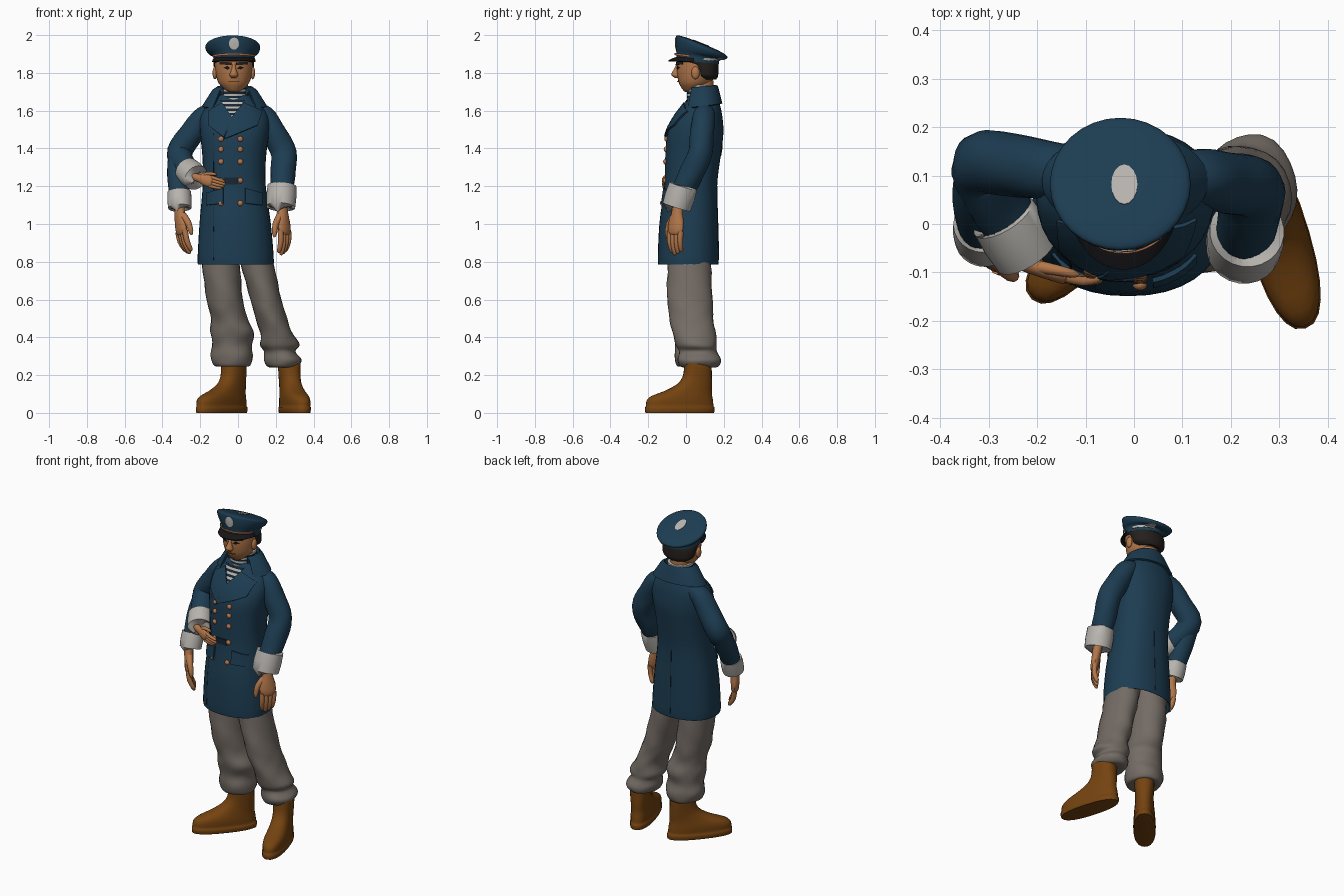
import bpy, bmesh, math
from mathutils import Vector as V
from mathutils.bvhtree import BVHTree


def mat(name, r, g, b):
    m = bpy.data.materials.new(name)
    m.diffuse_color = (r, g, b, 1)
    return m


NAVY = mat("navy wool", .012, .046, .084)
DARK = mat("dark seam", .008, .018, .030)
GREY = mat("grey cloth", .175, .150, .130)
BROWN = mat("brown leather", .175, .056, .005)
SKIN = mat("skin", .45, .185, .07)
WHITE = mat("off white", .48, .46, .43)
BLACK = mat("black", .008, .008, .010)
HAIR = mat("dark hair", .018, .014, .012)
COPPER = mat("copper", .45, .18, .07)


def finish(name, bm, m, angle=45):
    """Turn a bmesh into a smooth object that keeps its hard edges."""
    bmesh.ops.recalc_face_normals(bm, faces=bm.faces)
    for f in bm.faces:
        f.smooth = True
    for e in bm.edges:
        e.smooth = e.calc_face_angle(0) < math.radians(angle)
    tree = BVHTree.FromBMesh(bm)
    me = bpy.data.meshes.new(name)
    bm.to_mesh(me)
    bm.free()
    me.materials.append(m)
    bpy.context.collection.objects.link(bpy.data.objects.new(name, me))
    return tree


def spline(rows, k):
    """Catmull-Rom interpolation of section rows."""
    out = []
    for i in range(len(rows) - 1):
        p = [rows[max(i - 1, 0)], rows[i], rows[i + 1], rows[min(i + 2, len(rows) - 1)]]
        for s in range(k):
            t = s / k
            out.append([.5 * (2 * b + (c - a) * t + (2 * a - 5 * b + 4 * c - d) * t * t
                              + (3 * b - a - 3 * c + d) * t ** 3) for a, b, c, d in zip(*p)])
    return out + [list(rows[-1])]


def loft(name, rows, m, w=None, n=24, k=4, power=1.0, turn=0.0, fold=0.0):
    """Rows (x, y, z, a, b[, slope]); horizontal rings, or across the path when w is given."""
    rows = spline([tuple(r) + (0,) * (6 - len(r)) for r in rows], k)
    bm, rings = bmesh.new(), []
    for i, (x, y, z, a, b, s) in enumerate(rows):
        u, v = V((math.cos(turn), math.sin(turn), 0)), V((-math.sin(turn), math.cos(turn), 0))
        if w is not None:
            t = (V(rows[min(i + 1, len(rows) - 1)][:3]) - V(rows[max(i - 1, 0)][:3])).normalized()
            u = (V(w) - t * t.dot(V(w))).normalized()
            v = t.cross(u)
        ring = []
        for j in range(n):
            q = 2 * math.pi * j / n
            c, d = math.cos(q), math.sin(q)
            r = 1 + fold * math.sin(3 * q + 38 * z) + fold * .6 * math.sin(5 * q - 60 * z)
            p = u * (a * r * math.copysign(abs(c) ** power, c)) + v * (b * r * math.copysign(abs(d) ** power, d))
            ring.append(bm.verts.new(V((x, y, z)) + p + V((0, 0, s * p.y))))
        rings.append(ring)
    for r0, r1 in zip(rings, rings[1:]):
        for j in range(n):
            bm.faces.new((r0[j], r0[(j + 1) % n], r1[(j + 1) % n], r1[j]))
    bm.faces.new(rings[0])
    bm.faces.new(rings[-1])
    return finish(name, bm, m)


def strip(name, c, rows, a0, a1, m, thick, n=28):
    """Open curved band round a centre; rows (a, b, z, slope), angle 0 is the front."""
    bm, rings = bmesh.new(), []
    for a, b, z, s in rows:
        qs = [math.radians(a0 + (a1 - a0) * j / n) for j in range(n + 1)]
        rings.append([bm.verts.new((c[0] + a * math.sin(q), c[1] - b * math.cos(q), z - s * b * math.cos(q)))
                      for q in qs])
    for r0, r1 in zip(rings, rings[1:]):
        for j in range(n):
            bm.faces.new((r0[j], r0[j + 1], r1[j + 1], r1[j]))
    bmesh.ops.recalc_face_normals(bm, faces=bm.faces)
    bmesh.ops.solidify(bm, geom=bm.faces[:], thickness=thick)
    finish(name, bm, m)


def plate(name, pts, tree, m, d=(0, 1, 0), off=.005, thick=.006):
    """Thin patch draped on a surface along direction d."""
    bm, d = bmesh.new(), V(d).normalized()
    f = bm.faces.new([bm.verts.new(V(p) - d) for p in pts])
    bmesh.ops.triangulate(bm, faces=[f])
    bmesh.ops.subdivide_edges(bm, edges=bm.edges[:], cuts=3, use_grid_fill=True)
    hits = [(v, tree.ray_cast(v.co, d)[0]) for v in bm.verts]
    bmesh.ops.delete(bm, geom=[v for v, h in hits if h is None], context='VERTS')
    for v, h in hits:
        if h is not None:
            v.co = h - d * off
    bmesh.ops.recalc_face_normals(bm, faces=bm.faces)
    bmesh.ops.solidify(bm, geom=bm.faces[:], thickness=thick)
    finish(name, bm, m)


def front(pairs):
    return [(x, 0, z) for x, z in pairs]


def blob(name, c, r, m):
    bm = bmesh.new()
    bmesh.ops.create_uvsphere(bm, u_segments=14, v_segments=8, radius=1)
    for v in bm.verts:
        v.co = V(c) + V((v.co.x * r[0], v.co.y * r[1], v.co.z * r[2]))
    finish(name, bm, m)


# coat body, with a hollow hem
coat = loft("coat_body", [
    (-.012, .012, .95, .16, .12), (-.012, .012, .815, .188, .148), (-.012, .012, .80, .202, .161),
    (-.015, .014, 1.0, .189, .155), (-.02, .025, 1.2, .167, .14), (-.02, .036, 1.35, .168, .146),
    (-.018, .05, 1.48, .182, .148), (-.018, .07, 1.57, .18, .122), (-.018, .085, 1.63, .14, .095),
    (-.02, .09, 1.68, .085, .075)], NAVY, n=36, power=.9)

# striped neck and chest of the shirt
for i in range(10):
    z, m = 1.62 + i * .0115, (DARK, WHITE)[i % 2]
    loft("shirt_neck_stripe", [(-.022, .083, z, .074, .078), (-.022, .083, z + .0115, .074, .078)], m, k=1)
for i in range(8):
    z0, z1 = 1.565 + i * .0115, 1.5765 + i * .0115
    h0, h1 = .008 + i * .007, .015 + i * .007
    plate("shirt_chest_stripe", front([(-.03 - h0, z0), (-.03 + h0, z0), (-.03 + h1, z1), (-.03 - h1, z1)]),
          coat, (WHITE, DARK)[i % 2], off=.004, thick=.003)

# collar and lapels
strip("coat_collar", (-.018, .088), [(.084, .074, 1.69, .1), (.092, .079, 1.728, .08), (.118, .085, 1.71, .06),
                                     (.172, .105, 1.625, .12)], 42, 318, NAVY, .012)
plate("lapel_right", front([(-.085, 1.645), (-.16, 1.60), (-.155, 1.52), (-.075, 1.46), (-.03, 1.565)]), coat, NAVY, off=.012, thick=.01)
plate("lapel_left", front([(.03, 1.645), (.13, 1.60), (.105, 1.525), (-.075, 1.45), (-.035, 1.565)]), coat, NAVY, off=.016, thick=.01)

# front edge seam, back seam, belt tab, pocket flaps, shoulder straps, buttons
plate("front_seam", front([(-.133, .81), (-.129, .81), (-.129, 1.48), (-.133, 1.48)]), coat, DARK, off=.002, thick=.003)
plate("back_seam", front([(-.013, .81), (-.011, .81), (-.011, 1.2), (-.013, 1.2)]), coat, DARK, (0, -1, 0), off=.002, thick=.003)
plate("belt_tab", front([(-.075, 1.21), (0, 1.21), (0, 1.245), (-.075, 1.245)]), coat, DARK, off=.006)
for s in (-1, 1):
    plate("pocket_flap", front([(-.02 + s * x, z) for x, z in ((.06, 1.19), (.15, 1.165), (.15, 1.10), (.06, 1.11))]),
          coat, NAVY, off=.012, thick=.01)
    plate("shoulder_strap", [(-.018 + s * x, y, 1.7) for x, y in ((.10, .07), (.175, .07), (.175, .125), (.10, .125))],
          coat, NAVY, (0, 0, -1), off=.012, thick=.01)
for z in (1.45, 1.395, 1.33, 1.23, 1.11):
    for x in (-.09, .012):
        h = coat.ray_cast(V((x, -1, z)), V((0, 1, 0)))[0]
        blob("coat_button", h, (.015, .012, .015), COPPER)


def cuff(name, a, b, r):
    a, b = V(a), V(b)
    loft(name, [(*a, r * .8, r * .8), (*a, r, r), (*a.lerp(b, .5), r * 1.04, r * 1.04), (*b, r, r), (*b, r * .75, r * .75)],
         WHITE, w=(0.3, 0.8, .5), k=1)


def hand(name, o, d, w, curl, s=1.0):
    """Palm, four fingers and thumb along d; w points to the thumb."""
    o, d, w = V(o), V(d).normalized(), V(w)
    w = (w - d * d.dot(w)).normalized()
    nrm = d.cross(w) * curl

    def at(f, g, h):
        return tuple(o + (d * f + w * g + nrm * h) * s)
    loft(name + "_palm", [(*at(f, 0, 0), a * s, b * s) for f, a, b in
                          ((-.04, .03, .027), (.02, .033, .026), (.07, .047, .025), (.12, .046, .022), (.135, .03, .013))],
         SKIN, w=w, n=14, k=2)
    for i in (-1.5, -.5, .5, 1.5):
        ln = .125 - abs(i - .3) * .012
        loft(name + "_finger", [(*at(.115, i * .024, 0), .015 * s, .016 * s), (*at(.115 + ln * .5, i * .023, .006), .014 * s, .015 * s),
                                (*at(.115 + ln * .9, i * .02, .026), .012 * s, .012 * s),
                                (*at(.115 + ln, i * .02, .032), .005 * s, .005 * s)], SKIN, w=w, n=10, k=2)
    loft(name + "_thumb", [(*at(.03, .02, .005), .02 * s, .018 * s), (*at(.075, .055, .012), .017 * s, .017 * s),
                           (*at(.125, .066, .018), .013 * s, .013 * s), (*at(.145, .066, .02), .005 * s, .005 * s)],
         SKIN, w=nrm, n=10, k=2)


# left arm
loft("left_sleeve", [(.08, .10, 1.585, .05, .05), (.135, .095, 1.57, .06, .06), (.19, .085, 1.48, .063, .066),
                     (.242, .075, 1.375, .064, .068), (.238, .03, 1.27, .066, .066), (.23, -.02, 1.17, .06, .06)],
     NAVY, w=(0, 1, .2), fold=.015)
cuff("left_cuff", (.233, -.015, 1.20), (.226, -.05, 1.09), .077)
hand("left_hand", (.235, -.045, 1.075), (.10, -.10, -1), (-.6, -.8, 0), 1)

# right arm: one sleeve with a raised forearm and a hanging forearm
loft("right_sleeve", [(-.11, .11, 1.59, .05, .05), (-.18, .112, 1.565, .06, .06), (-.245, .12, 1.48, .065, .064),
                      (-.308, .125, 1.385, .066, .068), (-.29, .06, 1.315, .064, .064), (-.245, -.01, 1.265, .058, .058)],
     NAVY, w=(0, 1, .2), fold=.015)
cuff("right_raised_cuff", (-.27, .015, 1.285), (-.222, -.06, 1.245), .07)
hand("right_raised_hand", (-.215, -.085, 1.245), (.85, -.30, -.25), (.1, 0, 1), -1, .65)
loft("right_hanging_forearm", [(-.315, .11, 1.36, .055, .055), (-.315, .05, 1.26, .06, .06), (-.31, -.01, 1.14, .052, .052)],
     NAVY, w=(0, 1, .2))
cuff("right_hanging_cuff", (-.311, 0, 1.17), (-.308, -.03, 1.085), .062)
hand("right_hanging_hand", (-.31, -.045, 1.075), (.10, -.12, -1), (.5, -.85, 0), -1)

# trouser legs with bunched ends
loft("right_trouser", [(-.085, .02, .92, .09, .11), (-.09, .017, .79, .1, .115), (-.07, .02, .6, .096, .118),
                       (-.047, .03, .5, .097, .108), (-.03, .04, .43, .115, .114), (-.033, .045, .36, .105, .1),
                       (-.032, .05, .3, .112, .11), (-.03, .05, .25, .095, .1), (-.025, .05, .245, .06, .07)], GREY, fold=.02)
loft("left_trouser", [(.085, .02, .92, .085, .11), (.102, .017, .79, .088, .115), (.148, .02, .6, .082, .12),
                      (.176, .03, .5, .084, .116), (.205, .042, .42, .085, .114), (.22, .055, .36, .105, .108),
                      (.222, .065, .325, .083, .1), (.238, .07, .28, .1, .115), (.237, .07, .245, .08, .1),
                      (.245, .07, .24, .05, .06)], GREY, fold=.02)


# boots, built as rings along the foot direction
def boot(name, x, y, dx, dy):
    turn = math.atan2(dy, dx)
    rows = [(.10, 0, .186, .059), (.10, .004, .190, .063), (.10, .03, .190, .064), (.10, .034, .186, .061),
            (.10, .065, .183, .062), (.088, .09, .166, .06), (.055, .115, .13, .056), (.02, .15, .096, .053),
            (.004, .19, .078, .054), (0, .24, .073, .057), (0, .27, .07, .056)]
    loft(name, [(x + dx * f, y + dy * f, z, a, b) for f, z, a, b in rows], BROWN, turn=turn, power=.85, k=2)


boot("left_boot", .272, .063, .28, -.96)
boot("right_boot", -.022, .065, -.65, -.76)

# head, neck and hair
X = -.022
loft("neck", [(X, .085, 1.62, .06, .06), (X, .08, 1.76, .06, .065)], SKIN)
face = loft("head", [(X, .028, 1.70, .028, .034), (X, .032, 1.712, .048, .05), (X, .045, 1.745, .08, .082),
                     (X, .055, 1.79, .095, .102), (X, .055, 1.84, .1, .105), (X, .057, 1.90, .1, .105)], SKIN, n=28)
loft("hair", [(X, .11, 1.765, .07, .05), (X, .105, 1.785, .098, .065), (X, .098, 1.82, .105, .074),
              (X, .084, 1.845, .107, .088), (X, .064, 1.86, .107, .106), (X, .06, 1.885, .107, .11)], HAIR, n=28)
loft("nose", [(X, -.045, 1.772, .012, .012), (X, -.054, 1.787, .023, .023), (X, -.053, 1.80, .019, .022),
              (X, -.046, 1.825, .011, .015), (X, -.042, 1.845, .009, .01)], SKIN, n=12, k=2)
for s in (-1, 1):
    blob("ear", (X + s * .1, .05, 1.80), (.013, .022, .034), SKIN)
    plate("eye", front([(X + s * x, z) for x, z in ((.02, 1.825), (.035, 1.818), (.055, 1.827), (.037, 1.836))]),
          face, BLACK, off=.003, thick=.003)
    plate("eyebrow", front([(X + s * x, z) for x, z in ((.014, 1.842), (.075, 1.844), (.075, 1.858), (.014, 1.856))]),
          face, HAIR, off=.006)
plate("mouth", front([(X - .03, 1.752), (X + .03, 1.752), (X + .028, 1.757), (X - .028, 1.757)]), face, BROWN, off=.003, thick=.003)

# peaked cap: band, crown, visor, strap and white badges
cap = loft("cap_crown", [(X, .062, 1.858, .109, .113, -.1), (X, .064, 1.89, .111, .115, -.15), (-.025, .075, 1.907, .132, .13, -.28),
                         (-.028, .082, 1.931, .145, .137, -.37), (-.028, .082, 1.947, .136, .128, -.4),
                         (-.028, .082, 1.955, .085, .08, -.4), (-.028, .082, 1.957, .01, .01, -.4)], NAVY, n=32)
strip("cap_visor", (X, .062), [(.108, .112, 1.876, -.08), (.115, .135, 1.869, -.06), (.117, .156, 1.857, -.06)], -80, 80, BLACK, .007)
strip("cap_strap", (X, .062), [(.114, .118, 1.879, -.13), (.115, .119, 1.89, -.13)], -70, 70, COPPER, .004)
oval = [(math.cos(i * math.pi / 8), math.sin(i * math.pi / 8)) for i in range(16)]
plate("cap_front_badge", [(-.021 + .027 * c, 0, 1.955 + .032 * s) for c, s in oval], cap, WHITE, off=.003, thick=.004)
plate("cap_top_badge", [(-.02 + .027 * c, .082 + .041 * s, 2) for c, s in oval], cap, WHITE, (0, 0, -1), off=.003, thick=.004)
plate("cap_back_stripe", [(X + .03 + .88 * g, .075 - .47 * g, z) for g, z in ((-.06, 1.862), (.06, 1.868), (.06, 1.88), (-.06, 1.874))],
      cap, WHITE, (-.47, -.88, 0), off=.003, thick=.004)
